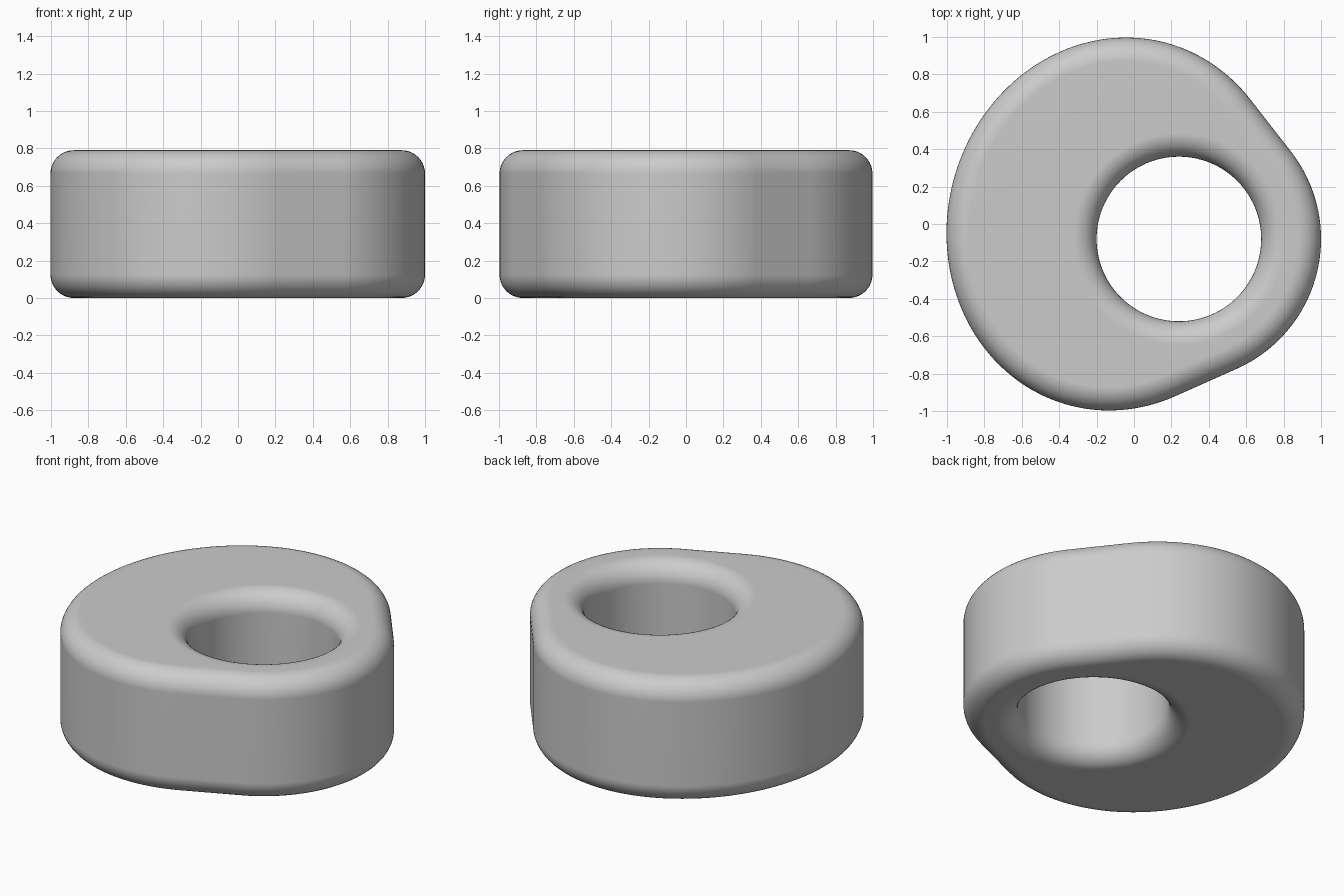
import bpy
import bmesh
from math import sin, cos, pi, radians
from mathutils import Vector, Matrix
from mathutils.geometry import convex_hull_2d

if "Cube" in bpy.data.objects:
    bpy.data.objects.remove(bpy.data.objects["Cube"])

HEIGHT = 0.79
ROUND = 0.125
STEPS = 10
HOLE_CENTRE = Vector((0.24, -0.08))
HOLE_RADIUS = 0.44


def ellipse(centre, a, b, tilt, count):
    turn = Matrix.Rotation(tilt, 2)
    angles = [2 * pi * i / count for i in range(count)]
    return [centre + turn @ Vector((a * cos(t), b * sin(t))) for t in angles]


def loop_normals(points):
    """Outward normal at each point of a counter-clockwise loop."""
    normals = []
    for i, p in enumerate(points):
        before = (p - points[i - 1]).normalized()
        after = (points[(i + 1) % len(points)] - p).normalized()
        tangent = before + after
        normals.append(Vector((tangent.y, -tangent.x)).normalized())
    return normals


def rounded_wall(bm, points, side):
    """Upright wall with rounded rims; side is 1 outside and -1 in the hole."""
    normals = loop_normals(points)
    arc = [pi / 2 * i / STEPS for i in range(STEPS + 1)]
    profile = [(ROUND * (1 - sin(t)), ROUND * (1 - cos(t))) for t in arc]
    profile += [(d, HEIGHT - z) for d, z in reversed(profile)]
    rings = []
    for inset, z in profile:
        flat = [p - n * inset * side for p, n in zip(points, normals)]
        rings.append([bm.verts.new((p.x, p.y, z)) for p in flat])
    for low, high in zip(rings, rings[1:]):
        for i in range(len(low)):
            j = (i + 1) % len(low)
            bm.faces.new((low[i], low[j], high[j], high[i]))
    return rings[0], rings[-1]


# Outline: a broad tilted oval joined by tangents to a round nose
oval = ellipse(Vector((-0.088, 0)), 0.908, 1.003, radians(-15), 160)
nose = ellipse(HOLE_CENTRE, 0.76, 0.76, 0, 128)
cloud = oval + nose
outline = [cloud[i] for i in convex_hull_2d(cloud)]
area = sum(p.cross(outline[(i + 1) % len(outline)]) for i, p in enumerate(outline))
if area < 0:
    outline.reverse()
hole = ellipse(HOLE_CENTRE, HOLE_RADIUS, HOLE_RADIUS, 0, 112)

# Walls and flat caps
bm = bmesh.new()
outer_rims = rounded_wall(bm, outline, 1)
inner_rims = rounded_wall(bm, hole, -1)
for outer, inner in zip(outer_rims, inner_rims):
    edges = [bm.edges.get((ring[i - 1], ring[i]))
             for ring in (outer, inner) for i in range(len(ring))]
    bmesh.ops.triangle_fill(bm, edges=edges, use_beauty=True)
bmesh.ops.recalc_face_normals(bm, faces=bm.faces)
mesh = bpy.data.meshes.new("pierced_cam")
bm.to_mesh(mesh)
bm.free()
body = bpy.data.objects.new("pierced_cam", mesh)
bpy.context.collection.objects.link(body)

# Grey material
grey = bpy.data.materials.new("plain grey")
grey.use_nodes = True
colour = (0.6, 0.6, 0.6, 1)
grey.diffuse_color = colour
grey.node_tree.nodes["Principled BSDF"].inputs["Base Color"].default_value = colour
mesh.materials.append(grey)

# Smooth rims with flat caps
bpy.context.view_layer.objects.active = body
body.select_set(True)
bpy.ops.object.shade_smooth_by_angle(angle=radians(40))
weighted = body.modifiers.new("even_shading", 'WEIGHTED_NORMAL')
weighted.keep_sharp = True
